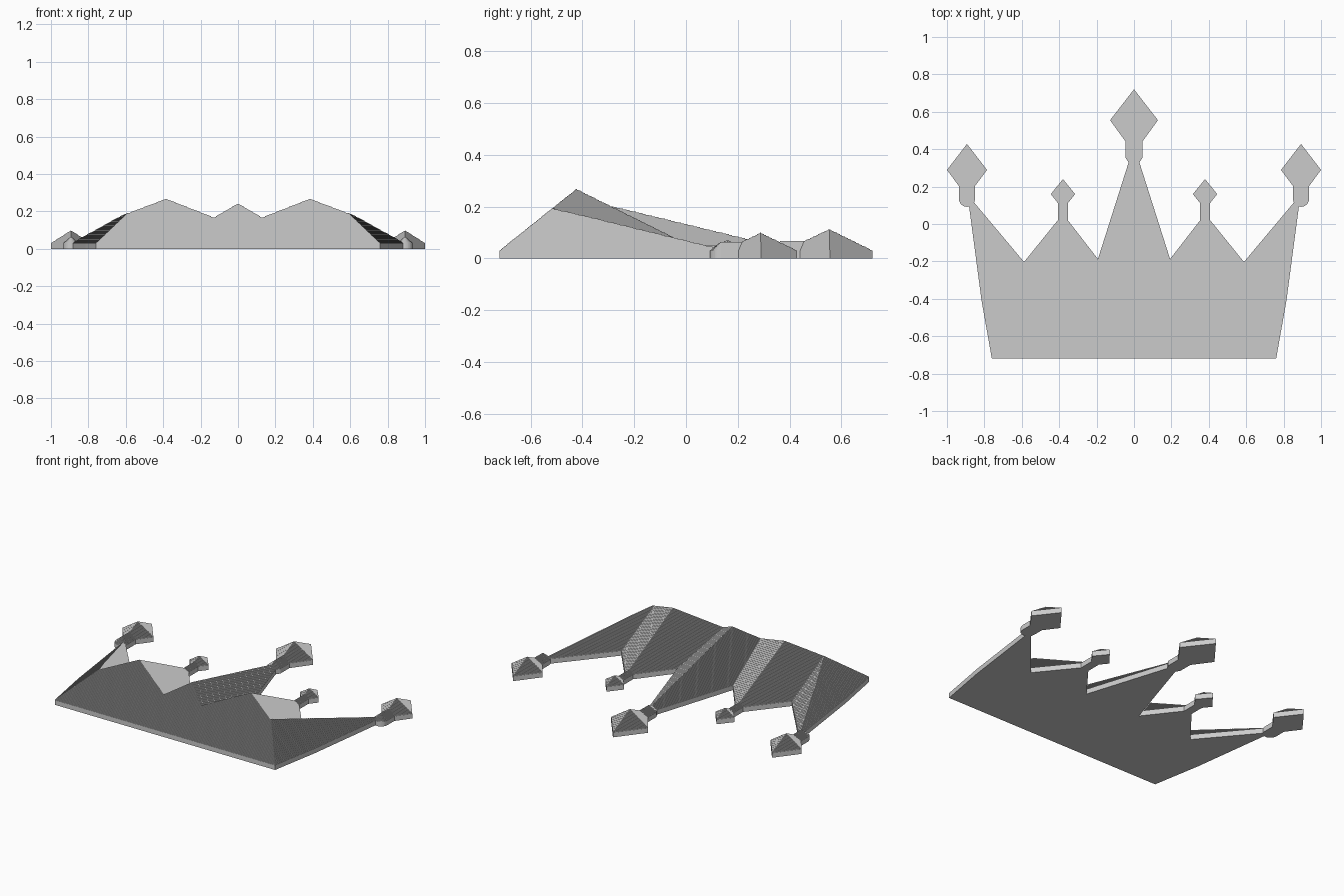
import bpy, bmesh, math
from mathutils import Vector
from mathutils.geometry import delaunay_2d_cdt

if "Cube" in bpy.data.objects:
    bpy.data.objects.remove(bpy.data.objects["Cube"])

RIM = 0.03      # height of the vertical rim
SLOPE = 0.8     # average rise per unit from the edge
STEP = 0.003    # height of each fine terrace
FRONT = -0.72

grey = bpy.data.materials.new("plain_grey")
grey.use_nodes = True
grey.diffuse_color = (0.6, 0.6, 0.6, 1)
grey.node_tree.nodes["Principled BSDF"].inputs["Base Color"].default_value = (0.6, 0.6, 0.6, 1)


def sides(outline):
    return zip(outline, outline[1:] + outline[:1])


def cross(a, b, p):
    return (b[0] - a[0]) * (p[1] - a[1]) - (b[1] - a[1]) * (p[0] - a[0])


def inset(outline, depth):
    """Shrink a convex counter-clockwise outline by clipping along each side."""
    result = outline
    for a, b in sides(outline):
        length = math.dist(a, b)
        clipped = []
        for p, q in sides(result):
            dp = cross(a, b, p) / length - depth
            dq = cross(a, b, q) / length - depth
            if dp >= 0:
                clipped.append(p)
            if dp * dq < 0:
                t = dp / (dp - dq)
                clipped.append((p[0] + (q[0] - p[0]) * t, p[1] + (q[1] - p[1]) * t))
        result = clipped
    return result


def level(parts, depth):
    shrunk = [inset(p, depth) if depth else p for p in parts]
    return [s for s in shrunk if len(s) > 2]


def covered(point, outlines):
    return any(all(cross(a, b, point) >= 0 for a, b in sides(o)) for o in outlines)


def terraced(name, parts):
    """Union of convex outlines, rising in thin level steps."""
    verts, faces = [], []

    def add_face(points):
        faces.append(range(len(verts), len(verts) + len(points)))
        verts.extend(points)

    k, bottom, top = 0, 0, RIM
    current = level(parts, 0)
    while current:
        following = level(parts, (k + 0.5) * STEP / SLOPE)
        points, loops = [], []
        for outline in current + following:
            loops.append(list(range(len(points), len(points) + len(outline))))
            points.extend(Vector(p) for p in outline)
        flat, _, tris, *_ = delaunay_2d_cdt(points, [], loops, 0, 1e-6)
        rim_edges = set()
        for tri in tris:
            corners = [flat[i] for i in tri]
            if cross(*corners) < 0:
                tri, corners = tri[::-1], corners[::-1]
            centre = sum(corners, Vector((0, 0))) / 3
            if not covered(centre, current):
                continue
            for edge in sides(list(tri)):
                if edge[::-1] in rim_edges:
                    rim_edges.remove(edge[::-1])
                else:
                    rim_edges.add(edge)
            if not covered(centre, following):
                add_face([(p.x, p.y, top) for p in corners])
            if k == 0:
                add_face([(p.x, p.y, 0) for p in corners[::-1]])
        for i, j in rim_edges:
            a, b = flat[i], flat[j]
            add_face([(a.x, a.y, bottom), (b.x, b.y, bottom), (b.x, b.y, top), (a.x, a.y, top)])
        current, bottom, top, k = following, top, top + STEP, k + 1

    mesh = bpy.data.meshes.new(name)
    mesh.from_pydata(verts, [], faces)
    bm = bmesh.new()
    bm.from_mesh(mesh)
    bmesh.ops.remove_doubles(bm, verts=bm.verts[:], dist=1e-6)
    bm.to_mesh(mesh)
    bm.free()
    mesh.materials.append(grey)
    bpy.context.collection.objects.link(bpy.data.objects.new(name, mesh))


def finial(x, tip, shoulder, half, apex, neck):
    """Kite-shaped head and its neck, a counter-clockwise outline about x = 0."""
    head = [(x, tip), (x - half, shoulder), (x, apex), (x + half, shoulder)]
    return [head, [(x + u, v) for u, v in neck]]


# Centre spike, with a finial whose neck tapers at the bottom
middle = [[(-0.362, FRONT), (0.362, FRONT), (0, 0.42)]]
middle += finial(0, 0.72, 0.555, 0.128, 0.379,
                 [(0.045, 0.353), (0.045, 0.55), (-0.045, 0.55), (-0.045, 0.353), (0, 0.286)])

# Inner and outer spikes of one side
half_crown = [
    [(-0.22, FRONT), (0.76, FRONT), (0.804, -0.47), (0.38, 0.054)],
    [(0.154, FRONT), (0.76, FRONT), (0.815, -0.41), (0.89, 0.157)],
]

# Inner finial with a straight neck, outer finial with a rounded one
plain_neck = [(0.027, -0.06), (0.027, 0.16), (-0.027, 0.16), (-0.027, -0.06)]
R = 0.043
round_neck = [(R, 0.28), (-R, 0.28)]
for i in range(17):
    t = math.pi * (1 + i / 16)
    round_neck.append((R * math.cos(t), 0.135 + R * math.sin(t)))
half_crown += finial(0.38, 0.24, 0.16, 0.065, 0.078, plain_neck)
half_crown += finial(0.893, 0.428, 0.289, 0.107, 0.145, round_neck)

# Mirror the side and raise the whole crown
mirrored = [[(-x, y) for x, y in reversed(p)] for p in half_crown]
terraced("crown", middle + half_crown + mirrored)
